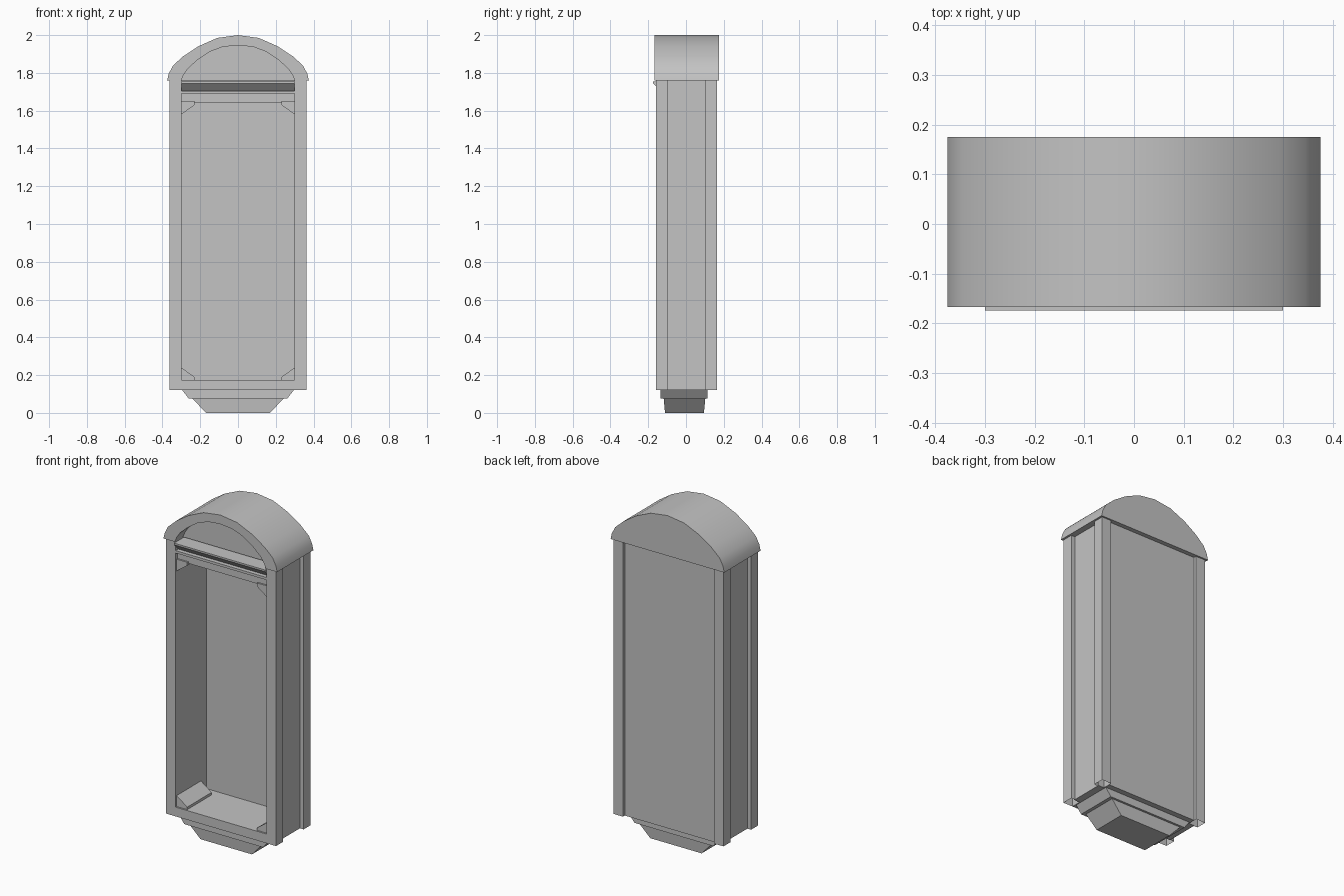
import bpy, bmesh, math

cube = bpy.data.objects.get("Cube")
if cube:
    bpy.data.objects.remove(cube, do_unlink=True)

grey = bpy.data.materials.new("plain grey")
grey.use_nodes = True
COLOUR = (0.55, 0.55, 0.55, 1)
grey.diffuse_color = COLOUR
grey.node_tree.nodes["Principled BSDF"].inputs["Base Color"].default_value = COLOUR


def prism(name, points, lo, hi, axis="y", taper=0.0, open_bottom=False):
    """Extrude a closed profile: (x, z) along y, or (y, z) along x."""
    bm = bmesh.new()
    put = (lambda a, b, t: (a, t, b)) if axis == "y" else (lambda a, b, t: (t, a, b))
    rings = [[bm.verts.new(put(a, b, t)) for a, b in points] for t in (lo, hi)]
    n = len(points)
    for ring in rings:
        bm.faces.new(ring)
    for i in range(n):
        j = (i + 1) % n
        bm.faces.new((rings[0][i], rings[0][j], rings[1][j], rings[1][i]))
    bmesh.ops.recalc_face_normals(bm, faces=bm.faces)
    low = min(b for a, b in points)
    if taper:
        mid = (lo + hi) / 2
        for v in bm.verts:
            if v.co.z < low + 0.001:
                v.co.y += taper if v.co.y < mid else -taper
    if open_bottom:
        under = [f for f in bm.faces if f.normal.z < -0.9]
        bmesh.ops.delete(bm, geom=under, context="FACES_ONLY")
    mesh = bpy.data.meshes.new(name)
    bm.to_mesh(mesh)
    bm.free()
    mesh.materials.append(grey)
    obj = bpy.data.objects.new(name, mesh)
    bpy.context.collection.objects.link(obj)
    return obj


def box(name, x0, x1, y0, y1, z0, z1, **options):
    return prism(name, [(x0, z0), (x1, z0), (x1, z1), (x0, z1)], y0, y1, **options)


def mirrored(half):
    """Complete a half profile running from the right edge to the centre."""
    return half + [(-x, z) for x, z in reversed(half[:-1])]


def smooth(obj):
    bpy.ops.object.select_all(action="DESELECT")
    obj.select_set(True)
    bpy.context.view_layer.objects.active = obj
    bpy.ops.object.shade_smooth_by_angle(angle=math.radians(35))


BOTTOM, EAVES = 0.12, 1.76
INNER, OUTER = 0.30, 0.363

# Corner posts, recessed side panels and corner fillets
for side, s in (("left", 1), ("right", -1)):
    a, b = sorted((s * INNER, s * OUTER))
    box(f"{side}_front_post", a, b, -0.16, -0.095, BOTTOM, EAVES, open_bottom=True)
    box(f"{side}_back_post", a, b, 0.10, 0.165, BOTTOM, EAVES, open_bottom=True)
    a, b = sorted((s * INNER, s * 0.338))
    box(f"{side}_panel", a, b, -0.10, 0.105, BOTTOM, EAVES)
    wedge = [(INNER, 0.24), (0.23, 0.19), (0.23, 0.17), (INNER, 0.17)]
    for level in ("lower", "upper"):
        profile = [(s * x, z if level == "lower" else 1.82 - z) for x, z in wedge]
        prism(f"{side}_{level}_fillet", profile, -0.15, 0.08)

# Back, floor, header and ceiling
box("back_panel", -INNER, INNER, 0.13, 0.148, BOTTOM, EAVES)
box("floor", -INNER, INNER, -0.16, 0.135, BOTTOM, 0.175)
box("ceiling", -INNER, INNER, -0.14, 0.135, 1.64, 1.705)
box("front_header", -INNER, INNER, -0.16, -0.13, 1.69, 1.705)

# Projecting ledge with a sloping underside
prism("ledge", [(-0.174, 1.755), (-0.174, 1.745), (-0.135, 1.705),
                (0.135, 1.705), (0.135, 1.755)], -INNER, INNER, axis="x")

# Arched hood: a front rim around a recess, and a solid back
outer = mirrored([(0.375, EAVES), (0.367, 1.795), (0.345, 1.838), (0.29, 1.888),
                  (0.21, 1.941), (0.11, 1.985), (0, 2.0)])
inner = mirrored([(INNER, EAVES), (0.288, 1.79), (0.265, 1.823), (0.215, 1.868),
                  (0.15, 1.912), (0.08, 1.938), (0, 1.946)])
smooth(prism("hood_back", outer, -0.09, 0.175))
smooth(prism("hood_rim", outer + inner[::-1], -0.167, -0.09))

# Stepped, tapering base
prism("base_upper", [(-0.295, BOTTOM), (-0.26, 0.075), (0.26, 0.075), (0.295, BOTTOM)],
      -0.135, 0.115)
prism("base_lower", [(-0.24, 0.075), (-0.17, 0), (0.17, 0), (0.24, 0.075)],
      -0.118, 0.102, taper=0.007)
